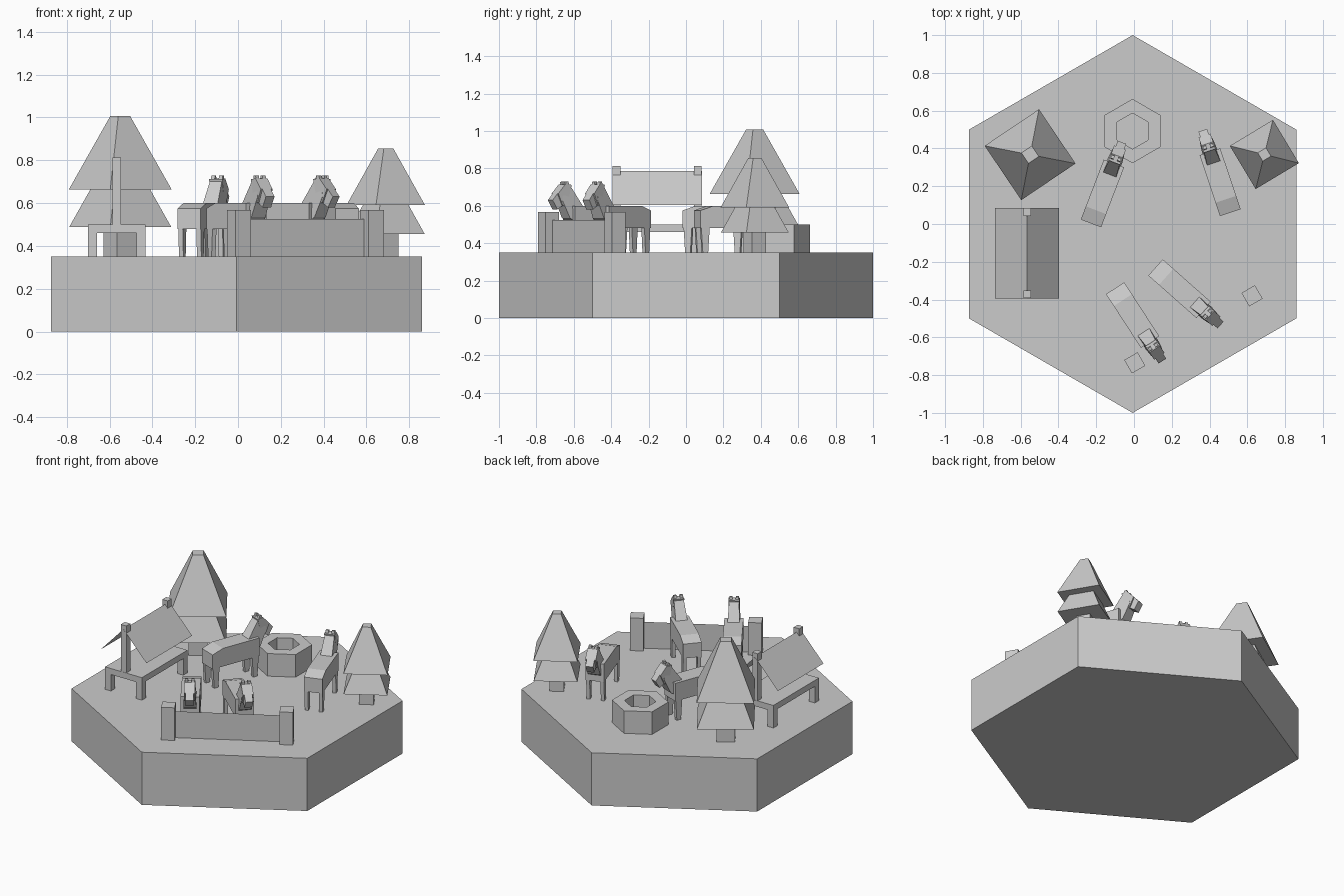
import bpy, bmesh
from math import radians, cos, sin, pi
from mathutils import Matrix, Vector

if "Cube" in bpy.data.objects:
    bpy.data.objects.remove(bpy.data.objects["Cube"])

G = 0.35  # ground level of the slab


def finish(name, bm, matrix=Matrix()):
    bmesh.ops.recalc_face_normals(bm, faces=bm.faces)
    me = bpy.data.meshes.new(name)
    bm.to_mesh(me)
    bm.free()
    ob = bpy.data.objects.new(name, me)
    ob.matrix_world = matrix
    bpy.context.collection.objects.link(ob)
    return ob


def place(x, y, z=0, deg=0):
    return Matrix.Translation((x, y, z)) @ Matrix.Rotation(radians(deg), 4, 'Z')


def lathe(name, n, rings, matrix, closed=False):
    """Stack of n-sided rings (radius, z); closed joins last ring to first."""
    bm = bmesh.new()
    loops = [[bm.verts.new((r * cos(2 * pi * i / n), r * sin(2 * pi * i / n), z))
              for i in range(n)] for r, z in rings]
    pairs = list(zip(loops, loops[1:]))
    if closed:
        pairs.append((loops[-1], loops[0]))
    else:
        bm.faces.new(loops[0])
        bm.faces.new(loops[-1])
    for a, b in pairs:
        for i in range(n):
            j = (i + 1) % n
            bm.faces.new((a[i], a[j], b[j], b[i]))
    return finish(name, bm, matrix)


def prism(name, profile, width, matrix, v=0):
    """Side profile (forward, up) extruded across the given width."""
    bm = bmesh.new()
    f = bm.faces.new([bm.verts.new((u, v - width / 2, z)) for u, z in profile])
    new = bmesh.ops.extrude_face_region(bm, geom=[f])['geom']
    bmesh.ops.translate(bm, vec=(0, width, 0),
                        verts=[e for e in new if isinstance(e, bmesh.types.BMVert)])
    return finish(name, bm, matrix)


def box(name, lo, hi, matrix=Matrix()):
    prof = [(lo[0], lo[2]), (hi[0], lo[2]), (hi[0], hi[2]), (lo[0], hi[2])]
    return prism(name, prof, hi[1] - lo[1], matrix, (lo[1] + hi[1]) / 2)


def sheet(name, corners):
    bm = bmesh.new()
    bm.faces.new([bm.verts.new(c) for c in corners])
    return finish(name, bm)


# hexagonal ground slab
lathe("ground_slab", 6, [(1, 0), (1, G)], place(-0.007, 0, 0, 30))

# stone well ring
lathe("well_ring", 6, [(0.17, 0), (0.17, 0.15), (0.095, 0.15), (0.095, 0)],
      place(-0.008, 0.492, G, 30), closed=True)


# four-sided trees
def tree(name, x, y, deg, s):
    m = place(x, y, G, deg) @ Matrix.Scale(s, 4)
    lathe(name + "_trunk", 4, [(0.08, 0), (0.08, 0.15)], m)
    lathe(name + "_lower_foliage", 4, [(0.243, 0.138), (0.11, 0.37)], m)
    lathe(name + "_upper_foliage", 4, [(0.245, 0.313), (0.047, 0.657)], m)


tree("large_tree", -0.55, 0.367, -11, 1.0)
tree("small_tree", 0.69, 0.368, -14, 0.77)

# covered feeder: table, legs, posts and thin gable roof
cx, y0, y1 = -0.566, -0.394, 0.085
box("feeder_table", (cx - 0.135, y0, 0.46), (cx + 0.135, y1, 0.5))
for y in (y0 + 0.022, y1 - 0.022):
    box("feeder_post", (cx - 0.02, y - 0.021, 0.49), (cx + 0.02, y + 0.021, 0.812))
    for s in (-1, 1):
        x = cx + s * 0.114
        box("feeder_leg", (x - 0.021, y - 0.021, G), (x + 0.021, y + 0.021, 0.47))
for s in (-1, 1):
    sheet("feeder_roof_panel", [(cx, y0, 0.785), (cx, y1, 0.785),
                                (cx + s * 0.169, y1, 0.605), (cx + s * 0.169, y0, 0.605)])

# fence with two square posts and a thin panel
ends = [(0.004, -0.735), (0.625, -0.38)]
for x, y in ends:
    box("fence_post", (-0.041, -0.041, 0), (0.041, 0.041, 0.217), place(x, y, G, 30))
(ax, ay), (bx, by) = ends
sheet("fence_panel", [(ax, ay, G), (bx, by, G), (bx, by, 0.525), (ax, ay, 0.525)])


# grazing animals, local +x forward, origin below the rump
def neck(name, m):
    ob = prism(name, [(0.27, 0.59), (0.35, 0.705), (0.395, 0.70), (0.405, 0.63),
                      (0.36, 0.535), (0.32, 0.51)], 0.08, m)
    for vert in ob.data.vertices:  # taper toward the head
        vert.co.y *= 1 - 0.25 * max(0, (vert.co.z - 0.55) / 0.15)


def horse(x, y, deg):
    m = place(x, y, 0, deg)
    prism("horse_body", [(0, 0.48), (0, 0.575), (0.075, 0.60), (0.34, 0.60), (0.34, 0.48)],
          0.115, m)
    neck("horse_neck", m)
    prism("horse_head", [(0.345, 0.712), (0.385, 0.715), (0.43, 0.665), (0.40, 0.60),
                         (0.365, 0.63)], 0.066, m)
    prism("horse_muzzle", [(0.40, 0.68), (0.43, 0.665), (0.46, 0.63), (0.43, 0.58),
                           (0.39, 0.605)], 0.048, m)
    for s in (-1, 1):
        prism("horse_ear", [(0.355, 0.70), (0.362, 0.73), (0.378, 0.728), (0.382, 0.70)],
              0.018, m, s * 0.019)
        for u in (0.028, 0.312):
            prism("horse_leg", [(u - 0.024, 0.49), (u - 0.015, G), (u + 0.015, G),
                                (u + 0.024, 0.49)], 0.022, m, s * 0.045)


for spot in ((-0.228, 0.003, 69), (0.51, 0.06, 108.5), (-0.10, -0.34, -57), (0.114, -0.23, -41.5)):
    horse(*spot)
